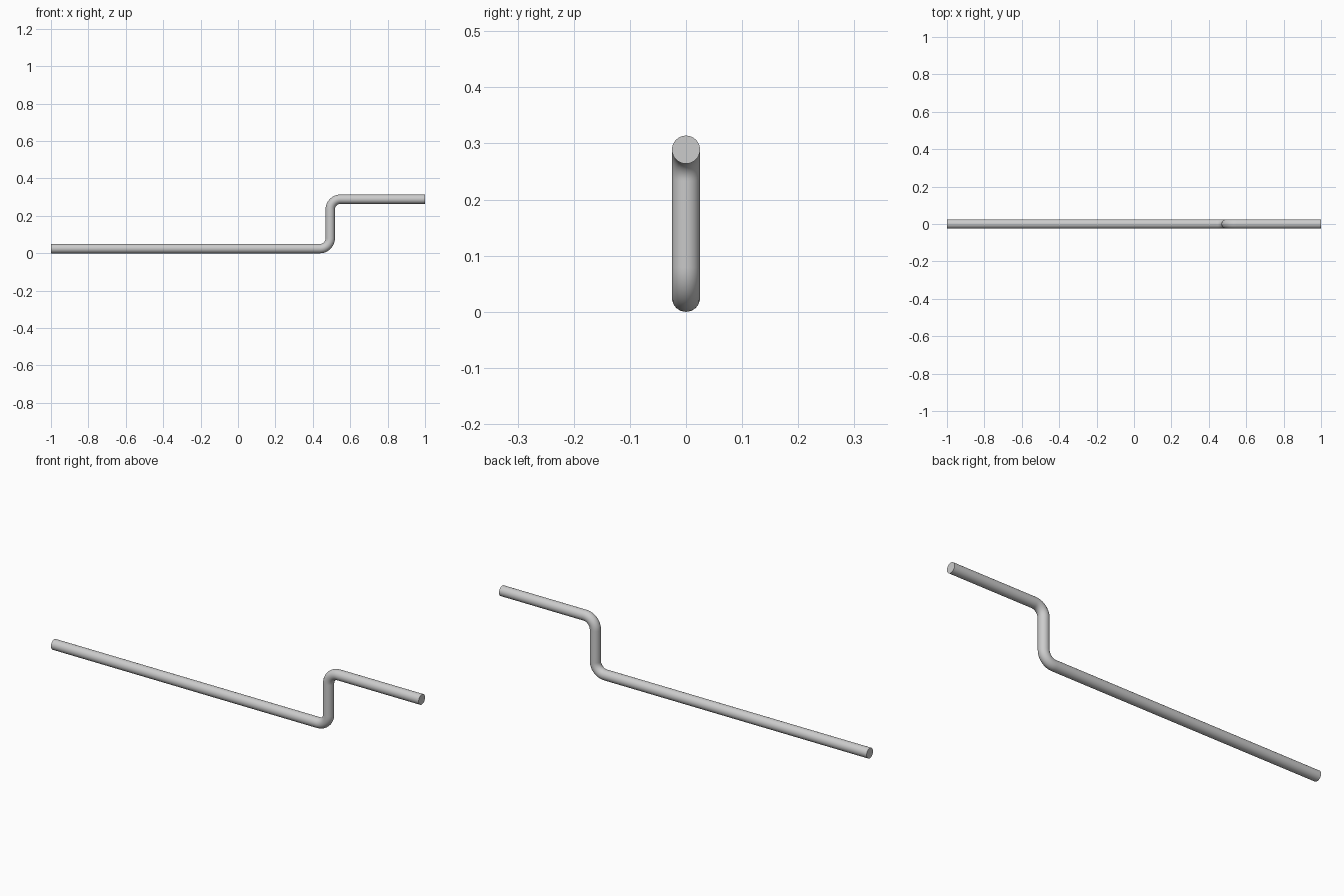
import bpy
from math import cos, sin, radians

cube = bpy.data.objects.get("Cube")
if cube:
    bpy.data.objects.remove(cube, do_unlink=True)

RADIUS = 0.025        # rod thickness
BEND = 0.055          # centreline bend radius
LOW, HIGH = RADIUS, 0.289
RISER_X = 0.493
STEPS = 12


def arc(cx, cz, start, end):
    """Points along a bend in the XZ plane."""
    angles = [radians(start + (end - start) * i / STEPS) for i in range(STEPS + 1)]
    return [(cx + BEND * cos(a), 0, cz + BEND * sin(a)) for a in angles]


# Centreline: long arm, lower bend, riser, upper bend, short arm
path = [(-1, 0, LOW)]
path += arc(RISER_X - BEND, LOW + BEND, -90, 0)
path += arc(RISER_X + BEND, HIGH - BEND, 180, 90)
path += [(1, 0, HIGH)]

# Round rod swept along the centreline
curve = bpy.data.curves.new("cranked_rod", "CURVE")
curve.dimensions = "3D"
curve.fill_mode = "FULL"
curve.bevel_depth = RADIUS
curve.bevel_resolution = 14
curve.use_fill_caps = True
spline = curve.splines.new("POLY")
spline.points.add(len(path) - 1)
for point, co in zip(spline.points, path):
    point.co = (*co, 1)

rod = bpy.data.objects.new("cranked_rod", curve)
bpy.context.collection.objects.link(rod)
bpy.ops.object.select_all(action="DESELECT")
rod.select_set(True)
bpy.context.view_layer.objects.active = rod
bpy.ops.object.convert(target="MESH")
bpy.ops.object.shade_smooth_by_angle(angle=radians(40))
